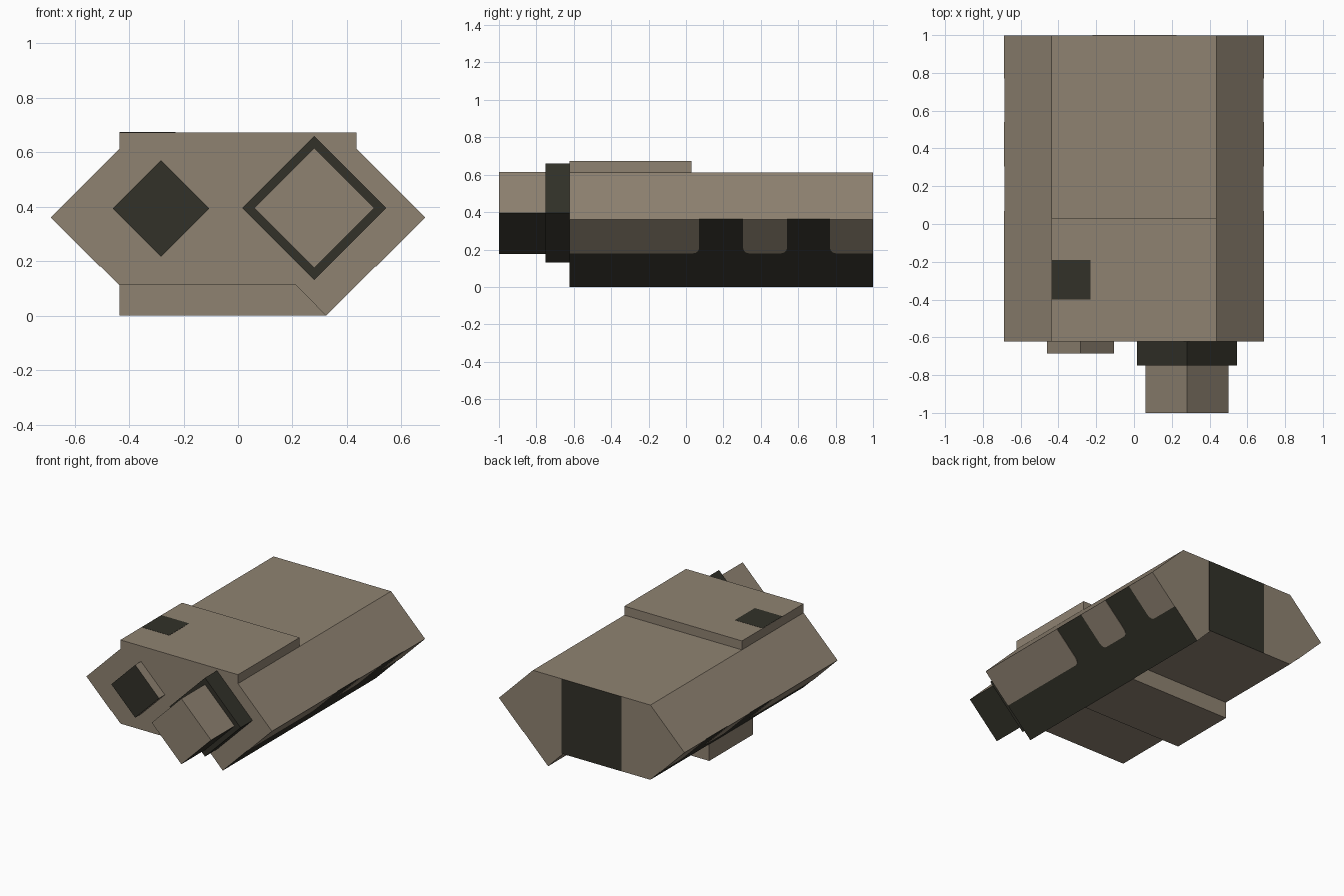
import bpy, bmesh, math
from mathutils import Vector

cube = bpy.data.objects.get("Cube")
if cube:
    bpy.data.objects.remove(cube, do_unlink=True)


def material(name, rgb):
    m = bpy.data.materials.new(name)
    m.use_nodes = True
    m.diffuse_color = (*rgb, 1)
    m.node_tree.nodes["Principled BSDF"].inputs["Base Color"].default_value = (*rgb, 1)
    return m


TAN = material("warm tan", (0.275, 0.226, 0.167))
DARK = material("dark olive", (0.032, 0.031, 0.022))


def prism(name, ring, sweep, is_dark=lambda face: False):
    """Sweep a closed ring of points along a vector; faces chosen by is_dark get the dark colour."""
    bm = bmesh.new()
    start = [bm.verts.new(p) for p in ring]
    end = [bm.verts.new(Vector(p) + Vector(sweep)) for p in ring]
    bm.faces.new(start)
    bm.faces.new(end)
    for i in range(len(ring)):
        j = (i + 1) % len(ring)
        bm.faces.new((start[i], start[j], end[j], end[i]))
    bmesh.ops.recalc_face_normals(bm, faces=bm.faces)
    bm.normal_update()
    for f in bm.faces:
        f.material_index = int(is_dark(f))
    mesh = bpy.data.meshes.new(name)
    bm.to_mesh(mesh)
    bm.free()
    mesh.materials.append(TAN)
    mesh.materials.append(DARK)
    obj = bpy.data.objects.new(name, mesh)
    bpy.context.collection.objects.link(obj)
    return obj


def along_y(name, profile, y0, y1, is_dark=lambda face: False):
    return prism(name, [(x, y0, z) for x, z in profile], (0, y1 - y0, 0), is_dark)


def rect(x0, x1, z0, z1):
    return [(x0, z0), (x1, z0), (x1, z1), (x0, z1)]


def diamond(x, z, r):
    return [(x - r, z), (x, z - r), (x + r, z), (x, z + r)]


def all_dark(face):
    return True


# Hexagonal body with a keel along its lower left; outer lower slopes are dark
FRONT, BACK = -0.623, 0.999
outline = [(-0.686, 0.363), (-0.436, 0.613), (0.436, 0.613), (0.686, 0.363),
           (0.323, 0), (0.213, 0.112), (-0.435, 0.112)]
along_y("body", outline, FRONT, BACK,
        lambda f: f.normal.z < -0.3 and f.normal.x * f.calc_center_median().x > 0.1)

# Raised plate on the front half, and a foot plate under the middle
along_y("top_plate", rect(-0.436, 0.436, 0.61, 0.673), FRONT, 0.03)
along_y("bottom_plate", [(-0.435, 0), (0.323, 0), (0.213, 0.113), (-0.435, 0.113)], -0.09, 0.375)

# Painted back panel and top hatch
along_y("back_panel", rect(-0.22, 0.225, 0.112, 0.613), BACK, 1, all_dark)
along_y("top_hatch", rect(-0.435, -0.23, 0.673, 0.674), -0.4, -0.19, all_dark)

# Light panels with rounded lower corners on both lower slopes
R, LOW, HIGH = 0.03, 0.182, 0.363
for side, label in ((1, "left"), (-1, "right")):
    for n, (y0, y1) in enumerate(((FRONT, 0.07), (0.305, 0.54), (0.77, BACK))):
        flat = [(y0, HIGH)]
        for yc, turn, rounded in ((y0 + R, math.pi, n > 0), (y1 - R, 1.5 * math.pi, n < 2)):
            if rounded:
                flat += [(yc + R * math.cos(turn + k * math.pi / 8),
                          LOW + R + R * math.sin(turn + k * math.pi / 8)) for k in range(5)]
            else:
                flat.append((y0 if turn == math.pi else y1, LOW))
        flat.append((y1, HIGH))
        prism(f"{label}_slope_panel_{n + 1}", [(side * (0.323 + z), y, z) for y, z in flat],
              (side * 0.002, 0, -0.002))

# Small blunt port on the right, dark on its front
along_y("small_port", diamond(-0.283, 0.393, 0.177), -0.685, FRONT, lambda f: f.normal.y < -0.5)

# Large stepped barrel on the left: dark collar, light barrel with dark underside
along_y("barrel_collar", diamond(0.28, 0.395, 0.264), -0.75, FRONT, all_dark)
along_y("barrel", diamond(0.28, 0.395, 0.22), -1, -0.74, lambda f: f.normal.z < -0.3)
